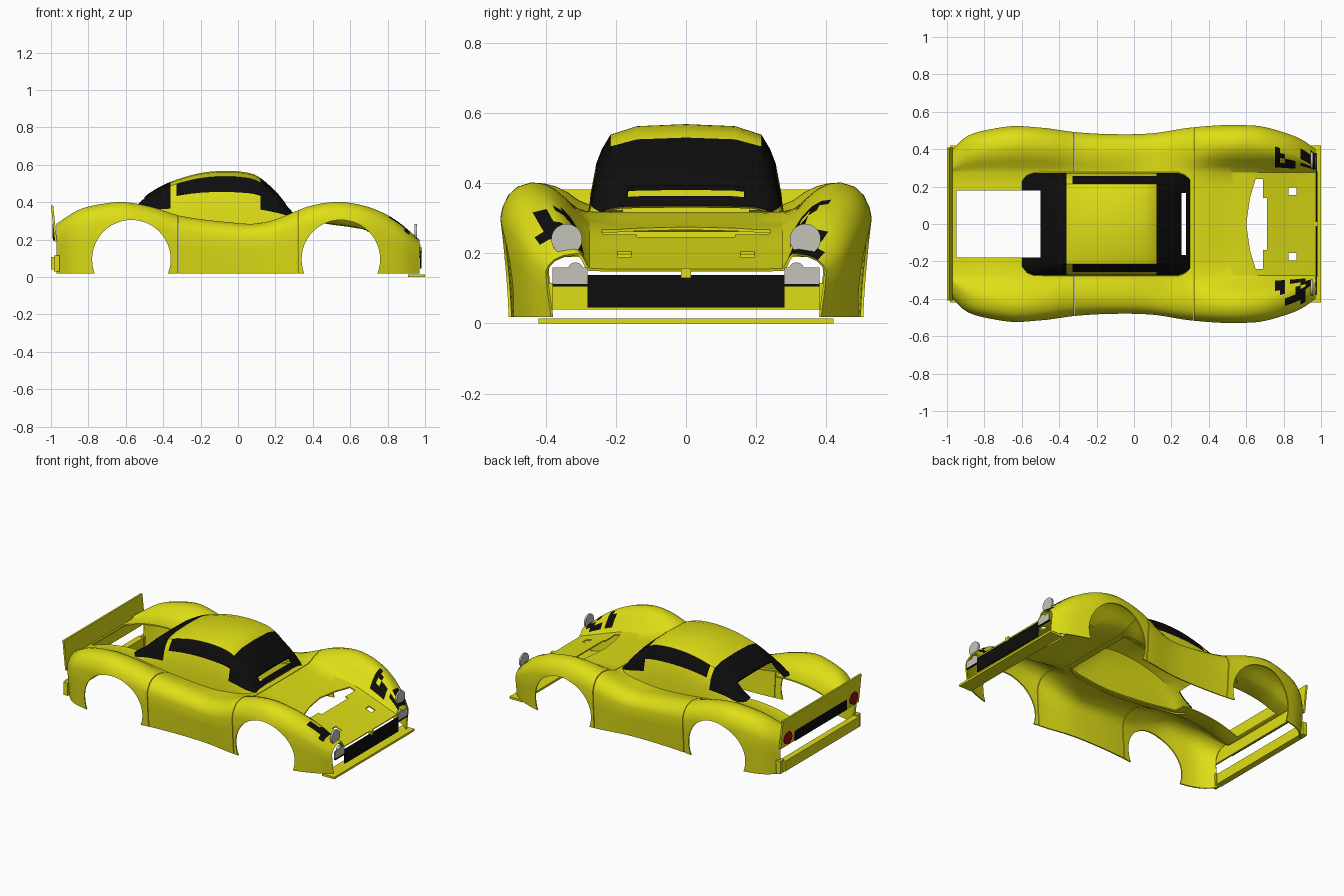
import bpy, bmesh, math, random
from mathutils import Matrix, Vector

random.seed(4)
if "Cube" in bpy.data.objects:
    bpy.data.objects.remove(bpy.data.objects["Cube"])


def material(name, r, g, b):
    m = bpy.data.materials.new(name)
    m.use_nodes = True
    m.diffuse_color = (r, g, b, 1)
    m.node_tree.nodes["Principled BSDF"].inputs["Base Color"].default_value = (r, g, b, 1)
    return m


YELLOW = material("yellow paint", .73, .73, .008)
BLACK = material("black glass", .004, .004, .004)
RED = material("red lens", .35, .004, .01)
GREY = material("lamp grey", .55, .55, .5)


def make(name, bm, *mats):
    mesh = bpy.data.meshes.new(name)
    bm.to_mesh(mesh)
    bm.free()
    ob = bpy.data.objects.new(name, mesh)
    bpy.context.collection.objects.link(ob)
    for m in mats:
        mesh.materials.append(m)
    return ob


def prism(name, outline, low, high, *mats):
    """Upright block with a polygon outline in x and y."""
    bm = bmesh.new()
    base = bm.faces.new([bm.verts.new((x, y, low)) for x, y in outline])
    ext = bmesh.ops.extrude_face_region(bm, geom=[base])["geom"]
    top = [v for v in ext if isinstance(v, bmesh.types.BMVert)]
    bmesh.ops.translate(bm, verts=top, vec=(0, 0, high - low))
    bmesh.ops.recalc_face_normals(bm, faces=bm.faces)
    return make(name, bm, *mats)


def box(name, x0, x1, y0, y1, z0, z1, *mats):
    return prism(name, [(x0, y0), (x1, y0), (x1, y1), (x0, y1)], z0, z1, *mats)


def disc(name, radius, depth, loc, axis, *mats):
    bm = bmesh.new()
    bmesh.ops.create_cone(bm, cap_ends=True, segments=48, radius1=radius, radius2=radius, depth=depth,
                          matrix=Matrix.Translation(loc) @ Matrix.Rotation(math.pi / 2, 4, axis))
    return make(name, bm, *mats)


def curve(*pts):
    """Smooth function through (x, value) points."""
    def slope(i):
        a, b = pts[max(i - 1, 0)], pts[min(i + 1, len(pts) - 1)]
        return (b[1] - a[1]) / (b[0] - a[0])

    def f(x):
        i = 0
        while i < len(pts) - 2 and x > pts[i + 1][0]:
            i += 1
        (xa, a), (xb, b) = pts[i], pts[i + 1]
        h = xb - xa
        t = (x - xa) / h
        u = 1 - t
        return (a * u * u * (1 + 2 * t) + b * t * t * (1 + 2 * u)
                + h * t * u * (slope(i) * u - slope(i + 1) * t))
    return f


def shell(name, xs, section, paint, offset, *mats):
    """Thin lofted skin; section(x) gives the +y half from sill to centre."""
    bm = bmesh.new()
    rows = []
    for x in xs:
        half = section(x)
        full = half + [(-y, z) for y, z in reversed(half[:-1])]
        rows.append([bm.verts.new((x, y, z)) for y, z in full])
    n = len(rows[0]) - 1
    for a, b in zip(rows, rows[1:]):
        for j in range(n):
            f = bm.faces.new((a[j], a[j + 1], b[j + 1], b[j]))
            f.material_index = paint(f.calc_center_median(), min(j, n - 1 - j))
    ob = make(name, bm, *mats)
    mod = ob.modifiers.new("thickness", 'SOLIDIFY')
    mod.thickness = .008
    mod.offset = -1
    mod.material_offset = mod.material_offset_rim = offset
    return ob


def finish(ob, cutters):
    """Cut the openings, then smooth the skin."""
    for c in cutters:
        mod = ob.modifiers.new("cut", 'BOOLEAN')
        mod.operation, mod.solver, mod.object = 'DIFFERENCE', 'EXACT', c
    bpy.ops.object.select_all(action='DESELECT')
    bpy.context.view_layer.objects.active = ob
    ob.select_set(True)
    for mod in list(ob.modifiers):
        bpy.ops.object.modifier_apply(modifier=mod.name)
    bpy.ops.object.shade_smooth_by_angle(angle=math.radians(32))


# Lengthwise curves: half width, fender crest, deck height and roof line
width = curve((-.97, .40), (-.9, .465), (-.8, .5), (-.6, .525), (-.3, .49), (-.1, .48), (.1, .485),
              (.3, .515), (.52, .53), (.67, .523), (.8, .49), (.9, .45), (.97, .4))
crest = curve((-.97, .285), (-.85, .36), (-.7, .395), (-.6, .4), (-.45, .372), (-.3, .325), (0, .288),
              (.1, .286), (.2, .308), (.38, .378), (.53, .402), (.65, .387), (.75, .355), (.85, .3), (.97, .2))
deck = curve((-.97, .27), (-.8, .32), (-.6, .335), (-.3, .3), (0, .28), (.2, .3), (.3, .318),
             (.5, .288), (.65, .265), (.84, .2), (.97, .155))
roof = curve((-.6, .345), (-.53, .395), (-.5, .43), (-.4, .492), (-.3, .53), (-.2, .556), (-.1, .567),
             (0, .565), (.1, .542), (.2, .46), (.25, .4), (.3, .335))


# Body skin
def body_section(x):
    w, c, d = width(x), crest(x), deck(x)
    pts = [(w - .015, .018), (w - .004, c * .5), (w, c * .74), (w - .008, c * .83),
           (w - .024, c * .91), (w - .05, c * .97), (w - .09, c)]
    for t, g in ((.2, .97), (.4, .84), (.6, .6), (.8, .25), (1, .04)):
        pts.append((w - .09 + (.275 - w + .09) * t, d + (c - d) * g))
    return pts + [(.2, d), (.1, d), (0, d)]


def body_paint(p, row):
    lamp = .76 < p.x < .96 and .29 < abs(p.y) < .42 and row > 3
    return int(lamp and random.random() < .5)


body = shell("body_shell", [-.97 + 1.94 * i / 72 for i in range(73)], body_section, body_paint, -1,
             YELLOW, BLACK)

# Cabin skin with painted windows
def cabin_section(x):
    base = deck(x) - .012
    h = max(roof(x) - base, .015)
    taper = 1 - .12 * max(0, (abs(x + .15) - .38) / .07) ** 2
    shape = ((.28, 0), (.272, .33), (.256, .62), (.24, .76), (.215, .9), (.14, .98), (0, 1))
    return [(y * taper, base + f * h) for y, f in shape]


def cabin_paint(p, row):
    if -.36 < p.x < -.33:
        return 1
    if p.x > .12 or p.x < -.36:
        return int(row < 1)
    return int(row not in (2, 3))


cabin = shell("cabin", [-.6 + .03 * i for i in range(31)], cabin_section, cabin_paint, 1, BLACK, YELLOW)

# Openings
rear_bay = box("rear_bay_cutter", -.95, -.5, -.18, .18, .1, .7)
slot = box("cowl_slot_cutter", .255, .278, -.165, .165, .1, .7)
edge = [(.60, 0), (.62, .14), (.65, .24), (.69, .24), (.69, .14), (.71, .14)]
vent = prism("hood_vent_cutter", edge + [(x, -y) for x, y in reversed(edge[1:])], .1, .5)
cuts = [rear_bay, vent, box("cabin_floor_cutter", -.53, .28, -.25, .25, .1, .7)]
for s in (-1, 1):
    cuts.append(box("hood_hole_cutter", .825, .87, s * .175 - .02, s * .175 + .02, .1, .4))
    cuts.append(box("panel_seam_cutter", s * .32 - .002, s * .32 + .002, -.6, .6, -.1, .6))
    for x in (-.57, .55):
        cuts.append(disc("arch_cutter", .21, .2, (x, s * .52, .095), 'X'))
finish(body, cuts)
finish(cabin, [rear_bay, slot])
for c in cuts + [slot]:
    bpy.data.objects.remove(c)

# Nose: splitter, grille and lamps
box("front_splitter", .91, 1, -.42, .42, 0, .014, YELLOW)
box("front_grille", .972, .98, -.28, .28, .045, .138, BLACK)
box("nose_catch", .965, .985, -.014, .014, .13, .157, YELLOW)
for s, side in ((-1, "right"), (1, "left")):
    disc(side + "_headlamp", .044, .012, (.95, s * .34, .24), 'Y', GREY)
    disc(side + "_indicator", .022, .02, (.965, s * .315, .152), 'Y', GREY)
    box(side + "_lamp_mount", .968, .976, s * .33 - .05, s * .33 + .05, .112, .16, GREY)
    box(side + "_lamp_sill", .97, .979, s * .33 - .05, s * .33 + .05, .105, .112, BLACK)

    # Tail lamps
    disc(side + "_tail_lamp", .04, .014, (-.986, s * .345, .245), 'Y', RED)

# Tail: leaning panel, dark insert and bumper
tail = box("tail_panel", -.98, -.968, -.41, .41, .19, .382, YELLOW)
for v in tail.data.vertices:
    if v.co.z > .3:
        v.co.x -= .02
box("tail_insert", -.99, -.982, -.27, .27, .195, .26, BLACK)
box("rear_bumper", -1, -.96, -.39, .39, .04, .108, YELLOW)
for s, side in ((-1, "right"), (1, "left")):
    box(side + "_bumper_end", -.985, -.955, s * .4 - .02, s * .4 + .02, .03, .115, YELLOW)
